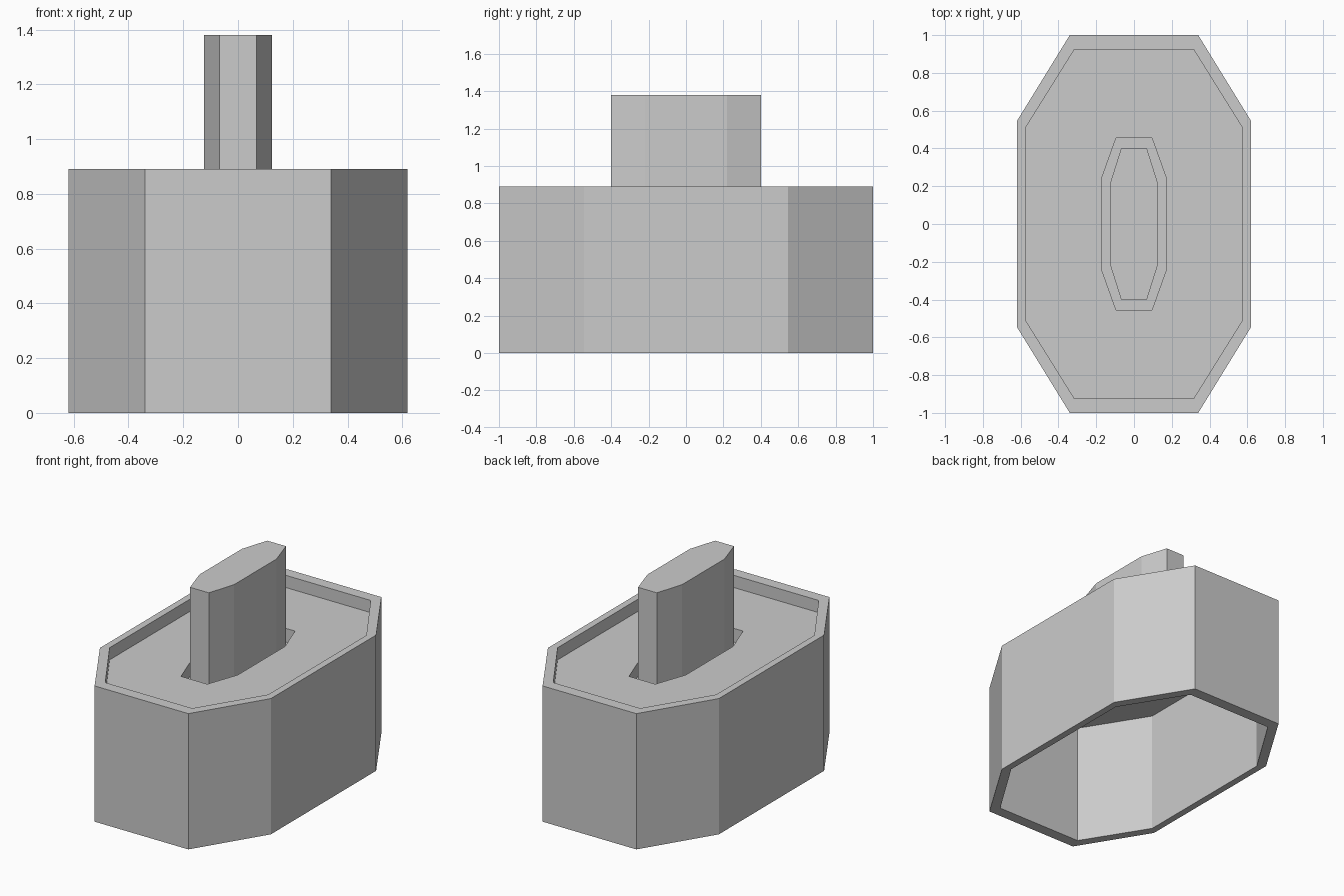
import bpy, bmesh

if "Cube" in bpy.data.objects:
    bpy.data.objects.remove(bpy.data.objects["Cube"])


def octagon(bm, shape, z):
    """Ring of 8 verts: half width, half length, short-end half x, long-side half y."""
    w, l, ex, sy = shape
    pts = [(ex, -l), (w, -sy), (w, sy), (ex, l), (-ex, l), (-w, sy), (-w, -sy), (-ex, -l)]
    return [bm.verts.new((x, y, z)) for x, y in pts]


def build(name, rings, closed=False, cap=False):
    """Bridge successive octagon rings into one flat-shaded part."""
    bm = bmesh.new()
    loops = [octagon(bm, shape, z) for shape, z in rings]
    pairs = list(zip(loops, loops[1:]))
    if closed:
        pairs.append((loops[-1], loops[0]))
    for a, b in pairs:
        for i in range(8):
            j = (i + 1) % 8
            bm.faces.new((a[i], a[j], b[j], b[i]))
    if cap:
        bm.faces.new(loops[-1])
    mesh = bpy.data.meshes.new(name)
    bm.to_mesh(mesh)
    bm.free()
    obj = bpy.data.objects.new(name, mesh)
    bpy.context.collection.objects.link(obj)
    return obj


OUTER = (0.62, 1.0, 0.34, 0.545)
INNER = (0.575, 0.925, 0.315, 0.508)
SLOT = (0.17, 0.455, 0.095, 0.245)
GRIP = (0.125, 0.40, 0.068, 0.22)
TOP, PANEL, SLOT_FLOOR, GRIP_TOP = 0.89, 0.81, 0.72, 1.38

# Hollow outer wall, open underneath
build("housing_wall", [(OUTER, 0), (OUTER, TOP), (INNER, TOP), (INNER, 0)], closed=True)

# Recessed panel with sunken slot, and the lever rising out of it
build("panel_and_lever", [(INNER, PANEL), (SLOT, PANEL), (SLOT, SLOT_FLOOR),
                          (GRIP, SLOT_FLOOR), (GRIP, GRIP_TOP)], cap=True)
